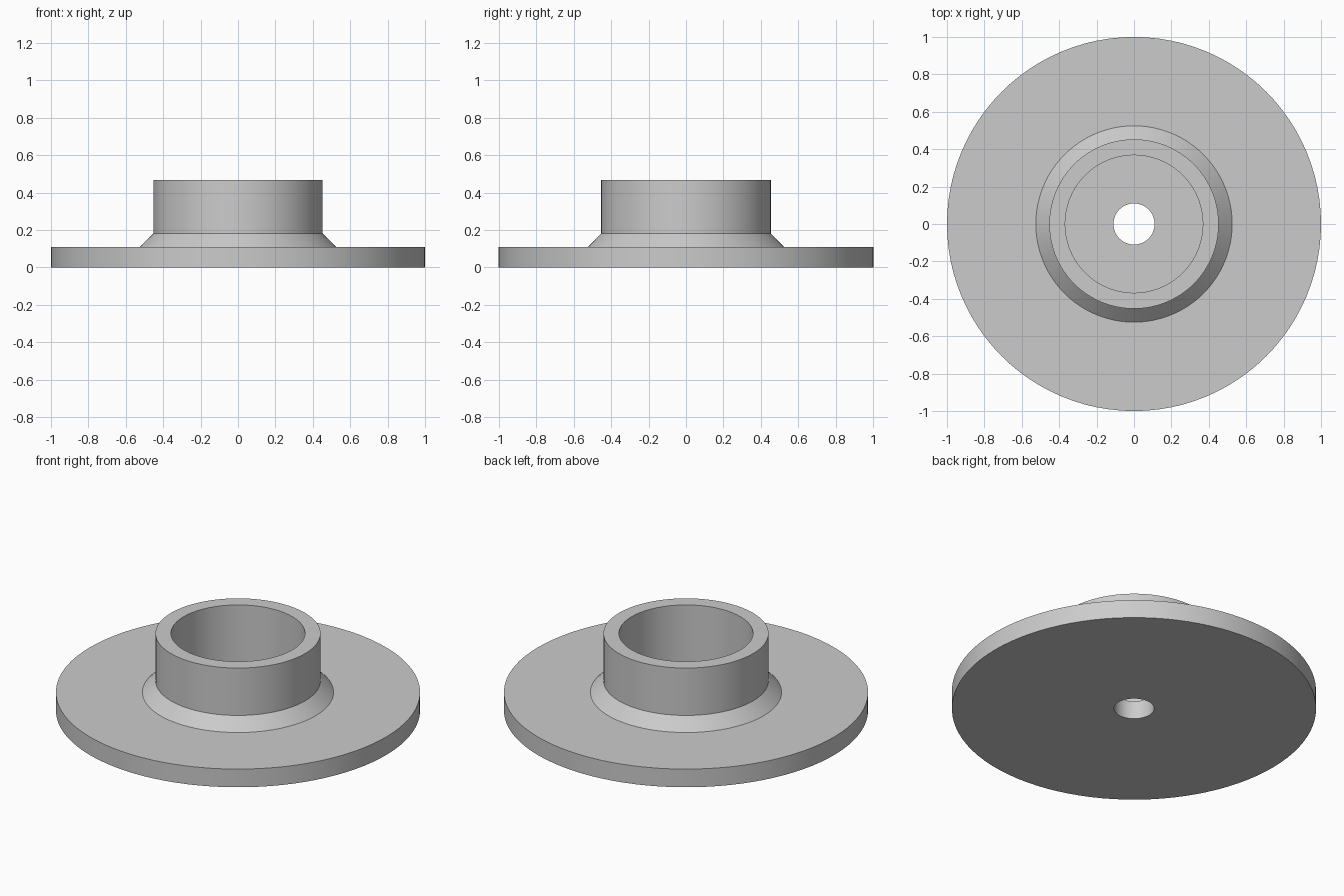
import bpy
import bmesh
from math import pi, radians
from mathutils import Vector

cube = bpy.data.objects.get("Cube")
if cube:
    bpy.data.objects.remove(cube, do_unlink=True)

SEGMENTS = 96

# Plain grey finish
grey = bpy.data.materials.new("plain_grey")
grey.use_nodes = True
colour = (0.6, 0.6, 0.6, 1)
grey.diffuse_color = colour
grey.node_tree.nodes["Principled BSDF"].inputs["Base Color"].default_value = colour


def lathe(name, profile, material):
    """Revolve a closed (radius, height) profile around the z axis."""
    bm = bmesh.new()
    verts = [bm.verts.new((r, 0, z)) for r, z in profile]
    edges = [bm.edges.new((a, b)) for a, b in zip(verts, verts[1:] + verts[:1])]
    bmesh.ops.spin(bm, geom=verts + edges, cent=Vector(), axis=Vector((0, 0, 1)),
                   angle=2 * pi, steps=SEGMENTS, use_merge=True)
    bmesh.ops.remove_doubles(bm, verts=bm.verts, dist=0.0001)
    bmesh.ops.recalc_face_normals(bm, faces=bm.faces)
    mesh = bpy.data.meshes.new(name)
    bm.to_mesh(mesh)
    bm.free()
    mesh.materials.append(material)
    obj = bpy.data.objects.new(name, mesh)
    bpy.context.collection.objects.link(obj)
    bpy.ops.object.select_all(action="DESELECT")
    obj.select_set(True)
    bpy.context.view_layer.objects.active = obj
    bpy.ops.object.shade_smooth_by_angle(angle=radians(30))
    return obj


# Flange with a chamfered collar, a hollow cup and a through hole
lathe("flanged_hub", [
    (0.11, 0), (1, 0), (1, 0.11),           # flange disc
    (0.525, 0.11), (0.453, 0.18),           # sloped collar
    (0.453, 0.467), (0.368, 0.467),         # cup wall and rim
    (0.368, 0.11), (0.11, 0.11),            # cup floor and hole
], grey)
